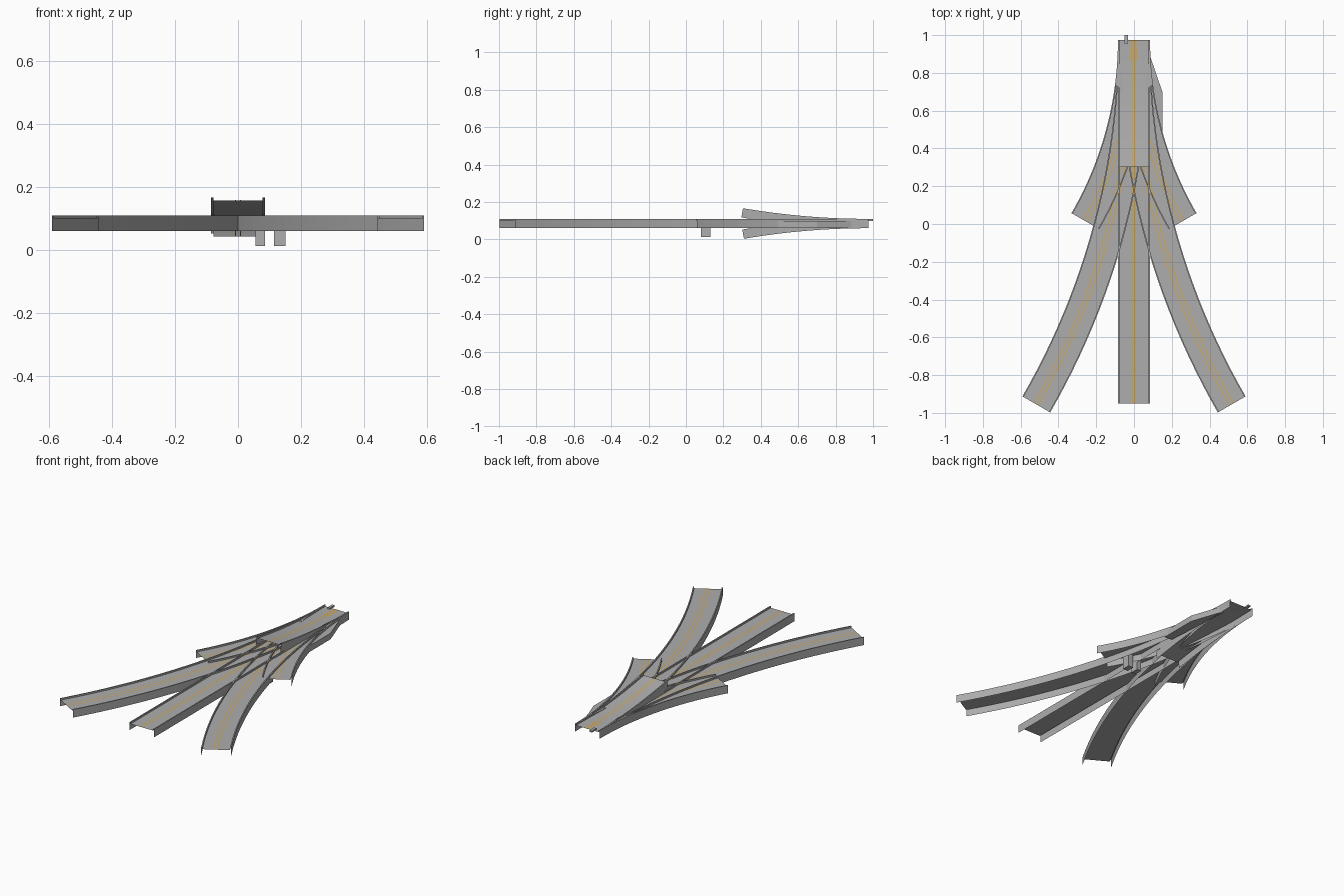
import bpy, bmesh, math
from mathutils import Vector

if "Cube" in bpy.data.objects:
    bpy.data.objects.remove(bpy.data.objects["Cube"])

def material(name, rgb):
    m = bpy.data.materials.new(name)
    m.diffuse_color = (*rgb, 1)
    m.use_nodes = True
    m.node_tree.nodes["Principled BSDF"].inputs["Base Color"].default_value = m.diffuse_color
    return m

GREY = material("track grey", (0.42, 0.42, 0.42))
ORANGE = material("slot orange", (0.75, 0.38, 0.03))

Y0 = 0.975      # common start of every track
DECK = 0.10     # height of the road surface
HALF = 0.085    # half track width

# Open cross-section: skirt, raised lip, deck, raised lip, skirt (offset, height above deck)
SECTION = [(-HALF, -0.04), (-HALF, 0.01), (-HALF + 0.007, 0.01), (-HALF + 0.007, 0),
           (HALF - 0.007, 0), (HALF - 0.007, 0.01), (HALF, 0.01), (HALF, -0.04)]

def make(name, bm, mat):
    me = bpy.data.meshes.new(name)
    bm.to_mesh(me)
    bm.free()
    ob = bpy.data.objects.new(name, me)
    me.materials.append(mat)
    bpy.context.collection.objects.link(ob)
    return ob

def sweep(name, frames, section, mat):
    """Sweep an open section along frames of (position, side, up)."""
    bm = bmesh.new()
    rows = [[bm.verts.new(p + s * a + u * b) for a, b in section] for p, s, u in frames]
    for r, q in zip(rows, rows[1:]):
        for i in range(len(section) - 1):
            bm.faces.new((r[i], q[i], q[i + 1], r[i + 1]))
    ob = make(name, bm, mat)
    bpy.ops.object.select_all(action='DESELECT')
    ob.select_set(True)
    bpy.context.view_layer.objects.active = ob
    bpy.ops.object.shade_smooth_by_angle(angle=math.radians(30))

def straight():
    return [(Vector((0, y, DECK)), Vector((-1, 0, 0)), Vector((0, 0, 1))) for y in (Y0, -0.95)]

def bend(radius, sign, n=24):
    """Flat 30 degree curve towards -y, bending to the given side."""
    out = []
    for i in range(n + 1):
        t = math.radians(30) * i / n
        p = Vector((sign * radius * (1 - math.cos(t)), Y0 - radius * math.sin(t), DECK))
        out.append((p, Vector((-math.cos(t), -sign * math.sin(t), 0)), Vector((0, 0, 1))))
    return out

def ramp(sign, n=16):
    """Track rising or dipping on a large vertical arc."""
    rise, run = 0.057, 0.672
    radius = (run * run + rise * rise) / (2 * rise)
    end = math.asin(run / radius)
    out = []
    for i in range(n + 1):
        t = end * i / n
        p = Vector((0, Y0 - radius * math.sin(t), DECK + sign * radius * (1 - math.cos(t))))
        out.append((p, Vector((-1, 0, 0)), Vector((0, sign * math.sin(t), math.cos(t)))))
    return out

def prism(name, outline, z0, z1):
    bm = bmesh.new()
    face = bm.faces.new([bm.verts.new((x, y, z0)) for x, y in outline])
    ext = bmesh.ops.extrude_face_region(bm, geom=[face], use_keep_orig=True)
    bmesh.ops.translate(bm, vec=(0, 0, z1 - z0),
                        verts=[v for v in ext["geom"] if isinstance(v, bmesh.types.BMVert)])
    bmesh.ops.recalc_face_normals(bm, faces=bm.faces)
    return make(name, bm, GREY)

def box(name, x0, x1, y0, y1, z0, z1):
    prism(name, [(x0, y0), (x1, y0), (x1, y1), (x0, y1)], z0, z1)

# Seven tracks sharing one entry, each with a pair of slot lines
tracks = {
    "straight": (straight(), 0.008),
    "long_left": (bend(3.86, -1), 0.012),
    "long_right": (bend(3.86, 1), 0.012),
    "short_left": (bend(1.92, -1), 0.012),
    "short_right": (bend(1.92, 1), 0.012),
    "ramp_up": (ramp(1), 0.008),
    "ramp_down": (ramp(-1), 0.008),
}
for name, (frames, gap) in tracks.items():
    sweep(name + "_track", frames, SECTION, GREY)
    for side, c in (("a", -gap), ("b", gap)):
        sweep(f"{name}_slot_{side}", frames, [(c - 0.002, 0.0015), (c + 0.002, 0.0015)], ORANGE)

# Switch housing on the right shoulder
prism("switch_housing", [(0.07, 0.90), (0.085, 0.89), (0.15, 0.70), (0.15, 0.46), (0.10, 0.46)], 0.06, 0.098)

# Connector tab at the entry, and two support pegs underneath
box("connector_tab", -0.05, -0.033, 0.955, 1.0, 0.099, 0.109)
box("inner_peg", 0.055, 0.085, 0.08, 0.13, 0.012, 0.098)
box("outer_peg", 0.115, 0.15, 0.08, 0.13, 0.012, 0.098)
